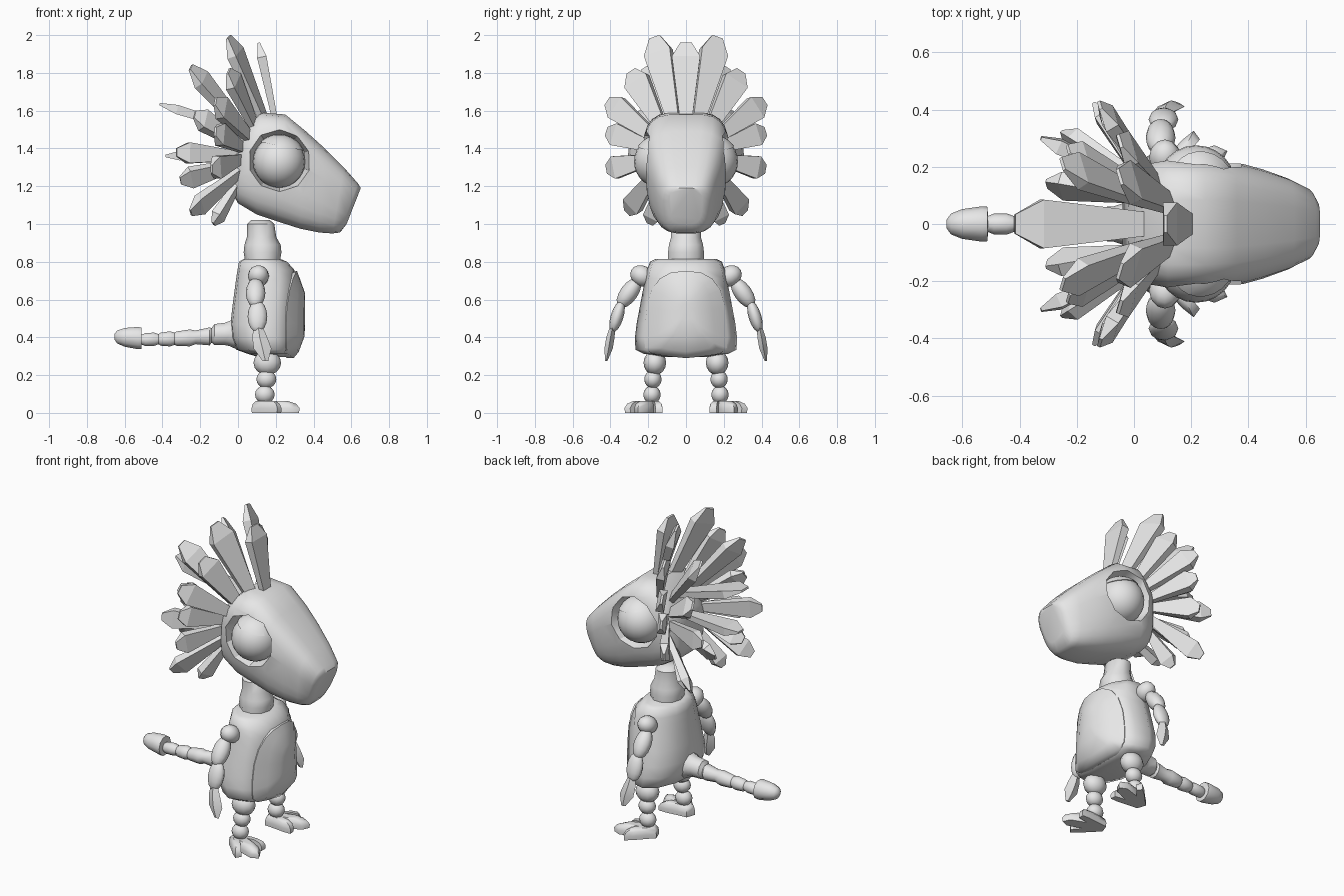
import bpy, bmesh, math
from mathutils import Vector, Matrix

grey = bpy.data.materials.new("plain_grey")
grey.diffuse_color = (0.8, 0.8, 0.8, 1)


def finish(name, bm, angle=35):
    """Turn a bmesh into a named, shaded object."""
    bmesh.ops.recalc_face_normals(bm, faces=bm.faces)
    me = bpy.data.meshes.new(name)
    bm.to_mesh(me)
    bm.free()
    me.materials.append(grey)
    ob = bpy.data.objects.new(name, me)
    bpy.context.collection.objects.link(ob)
    shade(ob, angle)
    return ob


def shade(ob, angle):
    bpy.ops.object.select_all(action='DESELECT')
    ob.select_set(True)
    bpy.context.view_layer.objects.active = ob
    if angle:
        bpy.ops.object.shade_smooth_by_angle(angle=math.radians(angle))


def loft(name, rings, angle=35):
    """Skin closed rings of equal length and cap both ends."""
    bm = bmesh.new()
    vs = [[bm.verts.new(p) for p in r] for r in rings]
    n = len(vs[0])
    for a, b in zip(vs, vs[1:]):
        for i in range(n):
            j = (i + 1) % n
            bm.faces.new((a[i], a[j], b[j], b[i]))
    bm.faces.new(vs[0])
    bm.faces.new(vs[-1])
    return finish(name, bm, angle)


def bead(name, c, half, tilt=0):
    """Ellipsoid with half sizes, tilted about the x axis."""
    bm = bmesh.new()
    bmesh.ops.create_uvsphere(bm, u_segments=12, v_segments=8, radius=1)
    m = Matrix.Translation(c) @ Matrix.Rotation(tilt, 4, 'X') @ Matrix.Diagonal((*half, 1))
    bmesh.ops.transform(bm, matrix=m, verts=bm.verts)
    return finish(name, bm, 50)


def spow(v, e):
    return math.copysign(abs(v) ** e, v)


# Head: (top x, z), (bottom x, z), half width
sections = [
    ((-0.02, 1.40), (-0.04, 1.18), 0.14),
    ((0.04, 1.52), (0.0, 1.11), 0.20),
    ((0.12, 1.59), (0.10, 1.05), 0.228),
    ((0.25, 1.58), (0.22, 1.01), 0.228),
    ((0.36, 1.49), (0.33, 0.975), 0.217),
    ((0.46, 1.40), (0.43, 0.955), 0.19),
    ((0.56, 1.30), (0.50, 0.95), 0.158),
    ((0.635, 1.215), (0.54, 0.955), 0.125),
    ((0.65, 1.19), (0.575, 1.0), 0.09),
]
rings = []
for t, b, w in sections:
    ring = []
    for i in range(24):
        a = math.tau * (i + 0.5) / 24
        u, v = spow(math.cos(a), 0.5), spow(math.sin(a), 0.62)
        v /= math.sin(math.tau * 5.5 / 24) ** 0.62
        f = (v + 1) / 2
        ring.append((b[0] + (t[0] - b[0]) * f, w * u * (0.86 + 0.15 * min(1, f * 1.6)),
                     b[1] + (t[1] - b[1]) * f))
    rings.append(ring)
head = loft("head", rings, 45)

# Eye sockets cut into the head, with eyeballs and lids
for s in (1, -1):
    bm = bmesh.new()
    bmesh.ops.create_cone(bm, cap_ends=True, segments=10, radius1=0.14, radius2=0.195, depth=0.2)
    m = Matrix.Translation((0.22, s * 0.22, 1.335)) @ Matrix.Rotation(-s * math.pi / 2, 4, 'X')
    bmesh.ops.transform(bm, matrix=m, verts=bm.verts)
    cutter = finish("socket_cutter", bm, 0)
    cutter.hide_render = True
    mod = head.modifiers.new("socket", 'BOOLEAN')
    mod.operation, mod.object, mod.solver = 'DIFFERENCE', cutter, 'EXACT'
    shade(head, 0)
    bpy.ops.object.modifier_apply(modifier="socket")
    bpy.data.objects.remove(cutter)

    for part, r in (("eyeball", 0.138), ("eyelid", 0.144)):
        bm = bmesh.new()
        bmesh.ops.create_uvsphere(bm, u_segments=24, v_segments=14, radius=r)
        bmesh.ops.translate(bm, verts=bm.verts, vec=(0.217, s * 0.137, 1.33))
        if part == "eyelid":
            bmesh.ops.bisect_plane(bm, geom=bm.verts[:] + bm.edges[:] + bm.faces[:],
                                   plane_co=(0.215, 0, 1.415), plane_no=(0.2, 0, 1),
                                   clear_inner=True)
            bmesh.ops.holes_fill(bm, edges=[e for e in bm.edges if e.is_boundary])
        finish(part, bm)
shade(head, 45)

# Neck: z, centre x, half depth, half width
loft("neck", [[(cx + a * math.cos(k * math.pi / 5), b * math.sin(k * math.pi / 5), z)
               for k in range(10)]
              for z, cx, a, b in ((0.79, 0.13, 0.09, 0.10), (0.85, 0.13, 0.1, 0.1),
                                  (0.89, 0.13, 0.096, 0.095), (0.93, 0.125, 0.078, 0.083),
                                  (1.0, 0.12, 0.072, 0.083), (1.02, 0.12, 0.05, 0.055))], 40)

# Body: z, back x, half width, crease x, crease y, front x
rings = []
for z, xb, w, xe, ye, xf in (
        (0.295, 0.11, 0.11, 0.22, 0.10, 0.26), (0.313, 0.05, 0.225, 0.245, 0.19, 0.27),
        (0.335, -0.01, 0.268, 0.252, 0.218, 0.28), (0.40, -0.035, 0.27, 0.252, 0.222, 0.285),
        (0.47, -0.04, 0.262, 0.25, 0.217, 0.29), (0.56, -0.03, 0.245, 0.254, 0.207, 0.295),
        (0.65, -0.018, 0.228, 0.268, 0.182, 0.305), (0.71, -0.01, 0.215, 0.282, 0.14, 0.305),
        (0.755, -0.003, 0.207, 0.28, 0.10, 0.30), (0.80, 0.005, 0.19, 0.24, 0.10, 0.26),
        (0.815, 0.03, 0.16, 0.21, 0.08, 0.225)):
    xm = xb * 0.5 + xe * 0.5
    side = [(xb + 0.01, 0.4 * w), (xb + 0.06, 0.83 * w), (xm, w),
            (xm * 0.4 + xe * 0.6, 0.45 * w + 0.55 * max(ye, 0.85 * w)), (xe, ye),
            (xe * 0.35 + xf * 0.65, ye * 0.55)]
    rings.append([(xb, 0, z)] + [(x, y, z) for x, y in side] + [(xf, 0, z)]
                 + [(x, -y, z) for x, y in reversed(side)])
loft("body", rings, 60)

# Belly: arched plate bulging from the body front, as y, z, x of its rim
half_rim = [(0.10, 0.30, 0.275), (0.18, 0.313, 0.258), (0.217, 0.345, 0.253),
            (0.221, 0.40, 0.252), (0.216, 0.47, 0.251), (0.206, 0.56, 0.255),
            (0.182, 0.65, 0.27), (0.14, 0.71, 0.287), (0.08, 0.743, 0.302)]
rim = [(0, 0.29, 0.29)] + half_rim + [(0, 0.752, 0.308)] + [(-y, z, x) for y, z, x in half_rim[::-1]]
loft("belly", [[(x - 0.03, y * 0.97, z) for y, z, x in rim],
               [(x + 0.004, y, z) for y, z, x in rim],
               [(0.3 * x + 0.235, y * 0.68, 0.5 + (z - 0.5) * 0.84) for y, z, x in rim],
               [(0.1 * x + 0.323, y * 0.35, 0.52 + (z - 0.52) * 0.5) for y, z, x in rim],
               [(0.356, y * 0.1, 0.54 + (z - 0.54) * 0.2) for y, z, x in rim]], 50)

# Tail: x, centre z, radius
loft("tail", [[(x, r * math.cos(k * math.pi / 5), z + r * math.sin(k * math.pi / 5))
               for k in range(10)]
              for x, z, r in (
                  (0.02, 0.42, 0.10), (-0.045, 0.42, 0.07), (-0.07, 0.418, 0.062),
                  (-0.125, 0.415, 0.058), (-0.14, 0.41, 0.04), (-0.15, 0.405, 0.05),
                  (-0.225, 0.40, 0.038), (-0.255, 0.397, 0.047), (-0.325, 0.393, 0.04),
                  (-0.335, 0.393, 0.034), (-0.36, 0.392, 0.042), (-0.41, 0.39, 0.036),
                  (-0.42, 0.39, 0.028), (-0.445, 0.39, 0.037), (-0.49, 0.388, 0.036),
                  (-0.51, 0.388, 0.028), (-0.512, 0.395, 0.06), (-0.53, 0.396, 0.062),
                  (-0.60, 0.40, 0.052), (-0.64, 0.402, 0.036), (-0.655, 0.403, 0.014))], 40)

# Foot outline, heel to the left and three toes to the right
half_foot = [(-0.055, 0.03), (0.0, 0.055), (0.07, 0.09), (0.115, 0.105), (0.125, 0.07),
             (0.065, 0.037), (0.165, 0.034)]
foot = half_foot + [(0.2, 0)] + [(x, -y) for x, y in reversed(half_foot)]

for s in (1, -1):
    # Legs
    bead("upper_leg", (0.155, s * 0.165, 0.265), (0.073, 0.06, 0.065))
    bead("middle_leg", (0.15, s * 0.175, 0.178), (0.053, 0.046, 0.048))
    bead("lower_leg", (0.142, s * 0.18, 0.097), (0.052, 0.046, 0.048))
    rings = []
    for z, k in ((0, 1.0), (0.025, 1.02), (0.048, 0.92), (0.063, 0.68)):
        ring = []
        for x, y in foot:
            v = Matrix.Rotation(math.radians(20), 2) @ Vector((x, y)) * k
            ring.append((0.135 + v.x, s * (0.185 + v.y), z))
        rings.append(ring)
    loft("foot", rings, 50)

    # Arms
    bead("shoulder", (0.108, s * 0.232, 0.725), (0.056, 0.066, 0.054), s * 0.5)
    bead("upper_arm", (0.093, s * 0.302, 0.635), (0.052, 0.047, 0.092), s * 0.62)
    bead("forearm", (0.103, s * 0.365, 0.51), (0.052, 0.034, 0.088), s * 0.3)
    loft("hand", [[(x + hx, s * y, z), (x, s * (y + hy), z), (x - hx, s * y, z),
                   (x, s * (y - hy), z)]
                  for x, y, z, hx, hy in ((0.108, 0.39, 0.45, 0.025, 0.015),
                                          (0.115, 0.40, 0.40, 0.04, 0.022),
                                          (0.13, 0.41, 0.34, 0.047, 0.022),
                                          (0.145, 0.422, 0.275, 0.015, 0.006))], 20)


def feather(base, tip, width):
    """Thin flat-faced blade, widest near its clipped point."""
    base, tip = Vector(base), Vector(tip)
    d = tip - base
    side = d.cross(Vector((1, 0.3 * (base.y > 0) - 0.3 * (base.y < 0), 0)))
    side = side.normalized() if side.length > 0.03 else Vector((0, 1, 0))
    up = side.cross(d).normalized()
    rings = []
    for t, w, h in ((-0.12, 0.4, 0.014), (0.8, 1.0, 0.025), (1.0, 0.4, 0.006)):
        c, a, b = base + d * t, side * width * w / 2, up * h
        rings.append([c + a + b, c - a + b, c - a - b, c + a - b])
    loft("crest_feather", rings, 0)


# Crest: centre feathers, then mirrored pairs
feather((0.19, 0, 1.58), (0.11, 0, 1.96), 0.15)
feather((0.05, 0, 1.49), (-0.415, 0, 1.635), 0.17)
feather((-0.02, 0, 1.37), (-0.385, 0, 1.36), 0.13)
for base, tip, w in (
        ((0.13, 0.07, 1.57), (-0.05, 0.165, 1.99), 0.15),
        ((0.08, 0.14, 1.53), (-0.05, 0.29, 1.81), 0.14),
        ((0.03, 0.09, 1.50), (-0.25, 0.21, 1.83), 0.13),
        ((0.05, 0.18, 1.47), (-0.12, 0.415, 1.65), 0.13),
        ((0.0, 0.14, 1.43), (-0.23, 0.26, 1.58), 0.12),
        ((0.01, 0.19, 1.41), (-0.12, 0.42, 1.49), 0.12),
        ((0.0, 0.19, 1.34), (-0.14, 0.42, 1.29), 0.12),
        ((-0.02, 0.16, 1.36), (-0.325, 0.30, 1.38), 0.11),
        ((-0.03, 0.10, 1.31), (-0.305, 0.14, 1.23), 0.11),
        ((-0.01, 0.17, 1.26), (-0.25, 0.31, 1.06), 0.11),
        ((-0.01, 0.13, 1.20), (-0.13, 0.19, 1.0), 0.09)):
    for s in (1, -1):
        feather((base[0], s * base[1], base[2]), (tip[0], s * tip[1], tip[2]), w)
